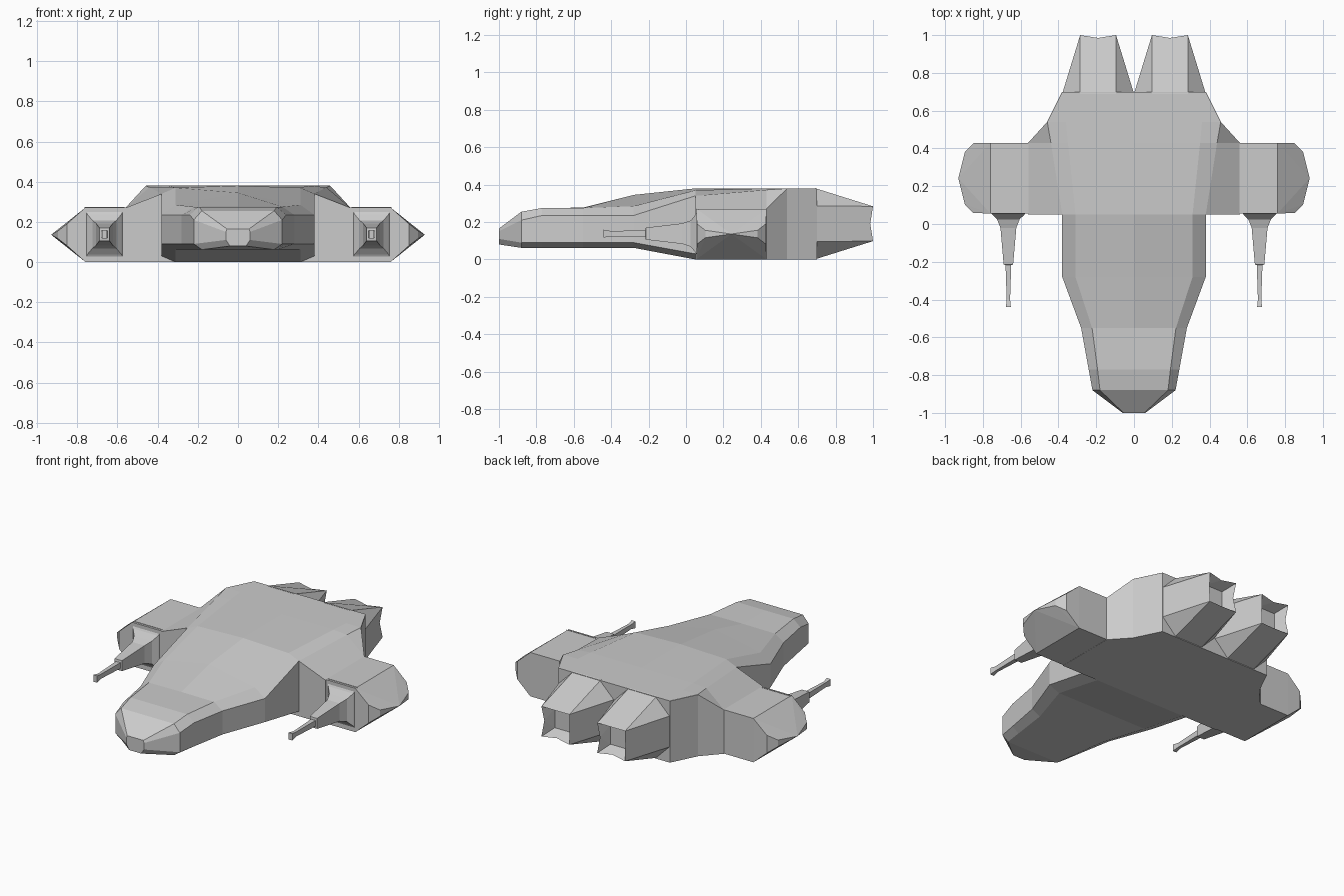
import bpy, bmesh

cube = bpy.data.objects.get("Cube")
if cube:
    bpy.data.objects.remove(cube)

grey = bpy.data.materials.new("hull grey")
grey.use_nodes = True
grey.diffuse_color = (0.6, 0.6, 0.6, 1)
grey.node_tree.nodes["Principled BSDF"].inputs["Base Color"].default_value = (0.6, 0.6, 0.6, 1)


def finish(bm, name):
    bmesh.ops.remove_doubles(bm, verts=bm.verts, dist=0.0005)
    bmesh.ops.recalc_face_normals(bm, faces=bm.faces)
    mesh = bpy.data.meshes.new(name)
    bm.to_mesh(mesh)
    bm.free()
    mesh.materials.append(grey)
    obj = bpy.data.objects.new(name, mesh)
    bpy.context.collection.objects.link(obj)
    return obj


def loft(name, rings):
    """Skin closed rings of equal length and cap both ends."""
    bm = bmesh.new()
    rows = [[bm.verts.new(p) for p in ring] for ring in rings]
    n = len(rows[0])
    for a, b in zip(rows, rows[1:]):
        for i in range(n):
            j = (i + 1) % n
            bm.faces.new((a[i], a[j], b[j], b[i]))
    bm.faces.new(rows[0])
    bm.faces.new(rows[-1])
    return finish(bm, name)


def mirrored_ring(y, half, top):
    """Ring from a right-hand outline (bottom to top) and a centre ridge height."""
    return ([(x, y, z) for x, z in half] + [(0, y, top)]
            + [(-x, y, z) for x, z in reversed(half)])


# Forward hull: bottom, lower bevel, shoulder, roof edge, centre ridge
hull = [
    (-1.0, [(.04, .08), (.06, .11), (.06, .15), (.055, .165)], .165),
    (-.88, [(.18, .062), (.22, .09), (.22, .21), (.18, .255)], .255),
    (-.77, [(.195, .062), (.24, .09), (.24, .235), (.193, .275)], .275),
    (-.55, [(.225, .062), (.28, .09), (.28, .235), (.222, .275)], .277),
    (-.28, [(.31, .062), (.38, .09), (.38, .235), (.31, .285)], .345),
    (.05, [(.31, 0), (.38, .03), (.38, .34), (.31, .37)], .38),
]
loft("forward_hull", [mirrored_ring(*r) for r in hull])

# Main body with tapering rear flanks
body = [
    (.05, [(.56, 0), (.56, .27), (.38, .34), (.31, .37)], .38),
    (.43, [(.56, 0), (.56, .27), (.44, .372), (.35, .38)], .38),
    (.54, [(.46, 0), (.46, .379), (.459, .38), (.36, .38)], .38),
    (.70, [(.38, 0), (.38, .379), (.379, .38), (.30, .38)], .38),
]
loft("main_body", [mirrored_ring(*r) for r in body])


def engine(name, side):
    """Octagonal root tapering to a square nozzle with a hollow end."""
    cx, cz = .19 * side, .191
    root = [(-.095, -.19), (.095, -.19), (.19, -.095), (.19, .095),
            (.095, .19), (-.095, .19), (-.19, .095), (-.19, -.095)]
    corner = [(-1, -1), (1, -1), (1, -1), (1, 1), (1, 1), (-1, 1), (-1, 1), (-1, -1)]
    bm = bmesh.new()
    base = [bm.verts.new((cx + x, .69, cz + z)) for x, z in root]
    rim = [bm.verts.new((cx + .095 * x, 1, cz + .093 * z)) for x, z in corner]
    # Each side dips at its middle along the trailing edge
    mids, floor = [], []
    for i in range(0, 8, 2):
        (x0, z0), (x1, z1) = corner[i], corner[i + 1]
        mids.append(bm.verts.new((cx + .043 * (x0 + x1), .985, cz + .042 * (z0 + z1))))
        floor.append(bm.verts.new((cx + .06 * x0, .92, cz + .06 * z0)))
    for i in range(4):
        a, b = 2 * i, 2 * i + 1
        bm.faces.new((base[a], base[b], rim[b], mids[i], rim[a]))
        bm.faces.new((base[b], base[(b + 1) % 8], rim[b]))
        bm.faces.new((rim[a], mids[i], floor[i]))
        bm.faces.new((mids[i], rim[b], floor[(i + 1) % 4]))
        bm.faces.new((mids[i], floor[(i + 1) % 4], floor[i]))
    bm.faces.new(floor)
    bm.faces.new(base)
    return finish(bm, name)


def pod(name, side):
    """Box that narrows outward to a blunt point."""
    bm = bmesh.new()
    outline = [(.5, .187, .135), (.76, .187, .135), (.85, .185, .055),
               (.895, .14, .02), (.93, 0, 0)]
    for x, dy, dz in outline:
        for sy in (-1, 1):
            for sz in (-1, 1):
                bm.verts.new((side * x, .243 + sy * dy, .136 + sz * dz))
    bmesh.ops.remove_doubles(bm, verts=bm.verts, dist=0.0005)
    bmesh.ops.convex_hull(bm, input=bm.verts)
    bmesh.ops.dissolve_limit(bm, angle_limit=0.02, verts=bm.verts, edges=bm.edges)
    return finish(bm, name)


def gun(name, side):
    """Flared square mount, tapered housing and thin barrel."""
    profile = [(.07, .1, .135), (.05, .085, .1), (.025, .06, .07), (-.02, .042, .055),
               (-.215, .025, .032), (-.217, .015, .018), (-.4, .009, .014), (-.44, .013, .021)]
    return loft(name, [[(side * .665 + sx * hx, y, .138 + sz * hz)
                        for sx, sz in ((-1, -1), (1, -1), (1, 1), (-1, 1))]
                       for y, hx, hz in profile])


for label, side in (("left", 1), ("right", -1)):
    engine(label + "_engine", side)
    pod(label + "_pod", side)
    gun(label + "_gun", side)
